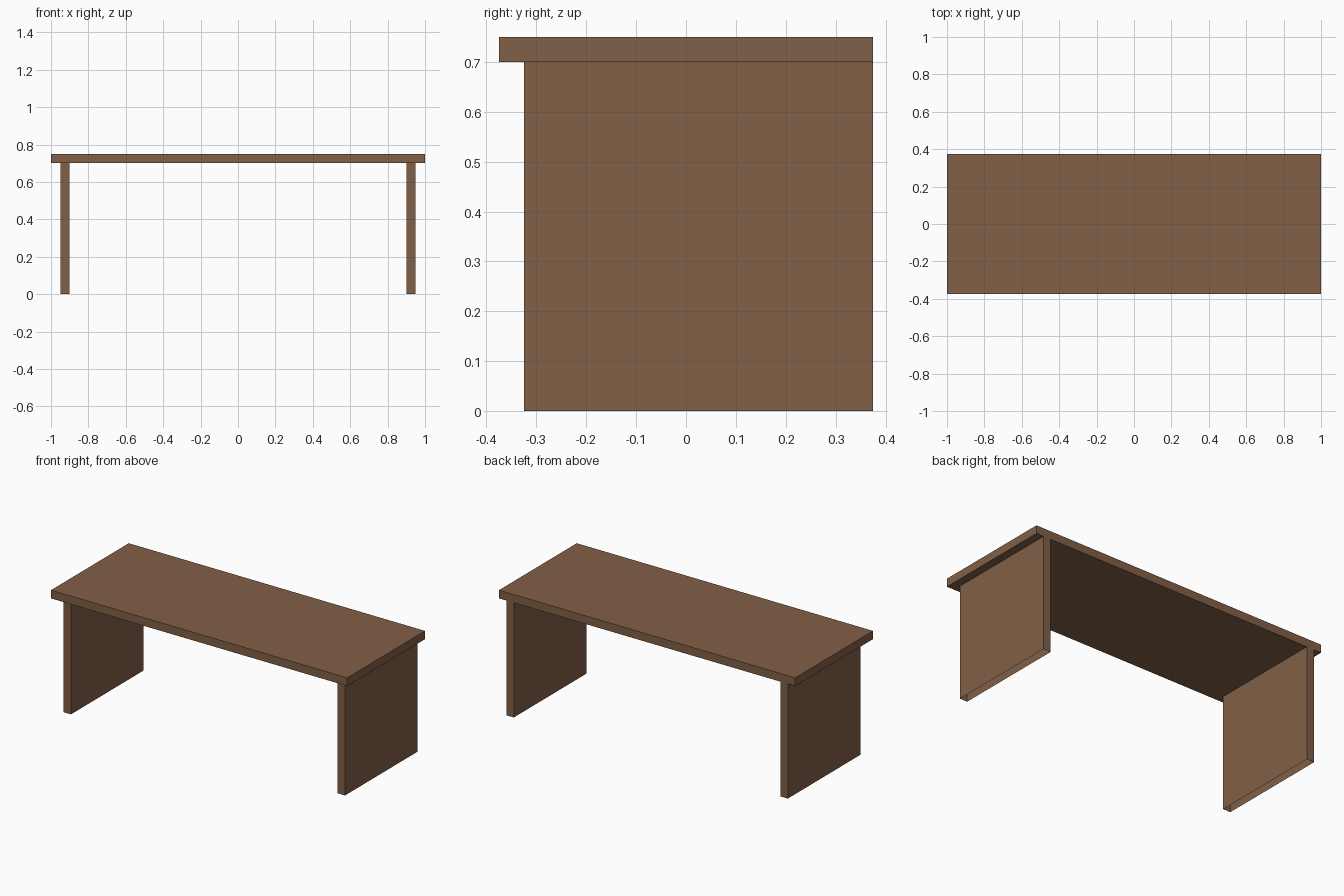
import bpy
import bmesh
from mathutils import Matrix

if "Cube" in bpy.data.objects:
    bpy.data.objects.remove(bpy.data.objects["Cube"])

brown = bpy.data.materials.new("brown wood")
brown.diffuse_color = (0.22, 0.115, 0.063, 1)
brown.use_nodes = True
brown.node_tree.nodes["Principled BSDF"].inputs["Base Color"].default_value = brown.diffuse_color

TOP_Z, BOARD_Z = 0.75, 0.70          # upper and lower faces of the board
HALF_X, HALF_Y = 1.0, 0.375
LEG_IN, LEG_OUT, LEG_FRONT = 0.90, 0.95, -0.325


def box(lo, hi):
    """Box bmesh between two corners."""
    bm = bmesh.new()
    size = [b - a for a, b in zip(lo, hi)]
    mid = [(a + b) / 2 for a, b in zip(lo, hi)]
    bmesh.ops.create_cube(bm, size=1, matrix=Matrix.Translation(mid) @ Matrix.Diagonal((*size, 1)))
    return bm


def finish(bm, name):
    mesh = bpy.data.meshes.new(name)
    bm.to_mesh(mesh)
    bm.free()
    mesh.materials.append(brown)
    bpy.context.collection.objects.link(bpy.data.objects.new(name, mesh))


# Table top, open underneath where the hollow side panels join it
bm = box((-HALF_X, -HALF_Y, BOARD_Z), (HALF_X, HALF_Y, TOP_Z))
cuts = [((x, 0, 0), (1, 0, 0)) for x in (-LEG_OUT, -LEG_IN, LEG_IN, LEG_OUT)]
cuts.append(((0, LEG_FRONT, 0), (0, 1, 0)))
for co, normal in cuts:
    bmesh.ops.bisect_plane(bm, geom=bm.verts[:] + bm.edges[:] + bm.faces[:],
                           plane_co=co, plane_no=normal)
joints = []
for f in bm.faces:
    c = f.calc_center_median()
    if f.normal.z < -0.9 and LEG_IN < abs(c.x) < LEG_OUT and c.y > LEG_FRONT:
        joints.append(f)
bmesh.ops.delete(bm, geom=joints, context='FACES_ONLY')
finish(bm, "table_top")

# Hollow side panels, flush with the back edge and open at both ends
for name, x0, x1 in (("left_side_panel", -LEG_OUT, -LEG_IN),
                     ("right_side_panel", LEG_IN, LEG_OUT)):
    bm = box((x0, LEG_FRONT, 0), (x1, HALF_Y, BOARD_Z))
    bm.normal_update()
    ends = [f for f in bm.faces if abs(f.normal.z) > 0.9]
    bmesh.ops.delete(bm, geom=ends, context='FACES_ONLY')
    finish(bm, name)
